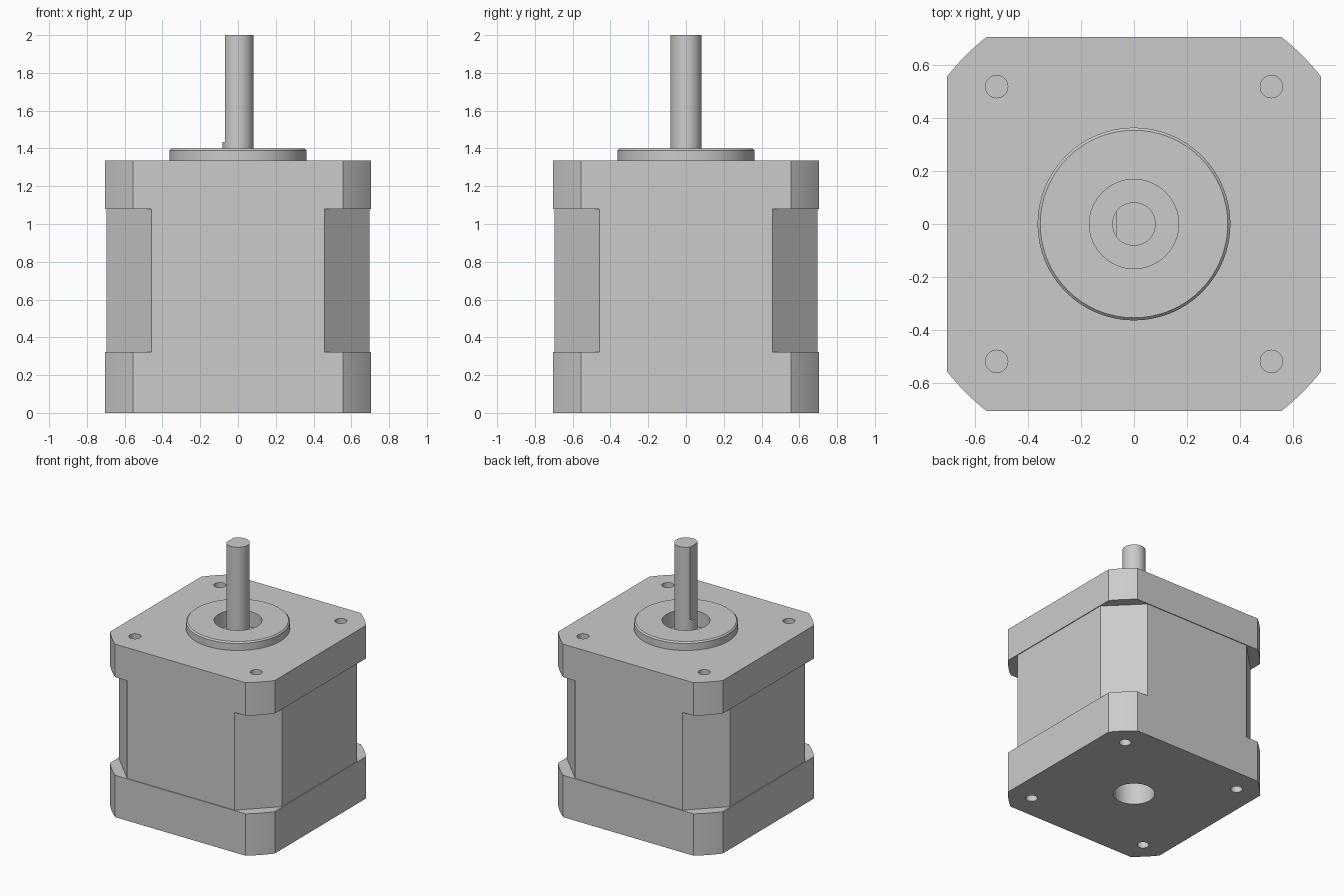
import bpy, bmesh, math

cube = bpy.data.objects.get("Cube")
if cube:
    bpy.data.objects.remove(cube)

grey = bpy.data.materials.new("plain grey metal")
grey.use_nodes = True
grey.diffuse_color = (0.6, 0.6, 0.6, 1)
grey.node_tree.nodes["Principled BSDF"].inputs["Base Color"].default_value = grey.diffuse_color


def finish(name, bm):
    bmesh.ops.recalc_face_normals(bm, faces=bm.faces)
    mesh = bpy.data.meshes.new(name)
    bm.to_mesh(mesh)
    bm.free()
    mesh.materials.append(grey)
    obj = bpy.data.objects.new(name, mesh)
    bpy.context.collection.objects.link(obj)
    return obj


def prism(name, outline, z0, z1):
    bm = bmesh.new()
    base = bm.faces.new([bm.verts.new((x, y, z0)) for x, y in outline])
    top = bmesh.ops.extrude_face_region(bm, geom=[base])["geom"]
    bmesh.ops.translate(bm, vec=(0, 0, z1 - z0),
                        verts=[v for v in top if isinstance(v, bmesh.types.BMVert)])
    if not base.is_valid or len([f for f in bm.faces if len(f.verts) > 4]) < 2:
        bm.faces.new([v for v in bm.verts if abs(v.co.z - z0) < 1e-6])
    return finish(name, bm)


def circle(r, cx=0, cy=0, n=64):
    return [(cx + r * math.cos(math.tau * i / n), cy + r * math.sin(math.tau * i / n))
            for i in range(n)]


def cut_square(half, flat, steps):
    """Square whose corners follow a circle through the ends of its flats."""
    r, a = math.hypot(half, flat), math.atan2(flat, half)
    span = math.pi / 2 - 2 * a
    return [(r * math.cos(t), r * math.sin(t)) for k in range(4) for i in range(steps + 1)
            for t in [k * math.pi / 2 + a + span * i / steps]]


def drill(obj, cutters):
    for c in cutters:
        c.hide_render = True
        mod = obj.modifiers.new("hole", "BOOLEAN")
        mod.operation, mod.solver, mod.object = "DIFFERENCE", "EXACT", c
    bpy.context.view_layer.update()
    deps = bpy.context.evaluated_depsgraph_get()
    mesh = bpy.data.meshes.new_from_object(obj.evaluated_get(deps))
    obj.modifiers.clear()
    obj.data = mesh
    for c in cutters:
        bpy.data.objects.remove(c)


def bolt_cutters(z0, z1):
    return [prism("bolt_cutter", circle(0.042, x, y, 32), z0, z1)
            for x in (-0.517, 0.517) for y in (-0.517, 0.517)]


# Housing: two end caps and a narrower core with flat corners
cap = cut_square(0.703, 0.556, 8)
bottom_cap = prism("bottom_cap", cap, 0, 0.323)
core = prism("core", cut_square(0.697, 0.458, 1), 0.323, 1.08)
top_cap = prism("top_cap", cap, 1.08, 1.335)

# Bolt holes and central bores
drill(bottom_cap, bolt_cutters(-0.1, 0.15) + [prism("bore_cutter", circle(0.147), -0.1, 0.25)])
drill(top_cap, bolt_cutters(1.185, 1.45) + [prism("bore_cutter", circle(0.168), 1.28, 1.45)])

# Raised ring with a bevelled rim
bm = bmesh.new()
profile = [(0.168, 1.335), (0.168, 1.4), (0.353, 1.4), (0.363, 1.39), (0.363, 1.335)]
verts = [bm.verts.new((r, 0, z)) for r, z in profile]
edges = [bm.edges.new(pair) for pair in zip(verts, verts[1:])]
bmesh.ops.spin(bm, geom=verts + edges, cent=(0, 0, 0), axis=(0, 0, 1),
               angle=math.tau, steps=64, use_merge=True)
bmesh.ops.remove_doubles(bm, verts=bm.verts, dist=0.0001)
ring = finish("pilot_ring", bm)

# Shaft: round foot, then a section with one flat side
foot = prism("shaft_foot", circle(0.082), 1.27, 1.435)
d_outline = [p for p in circle(0.082) if p[0] > -0.068]
y_flat = math.sqrt(0.082 ** 2 - 0.068 ** 2)
split = next(i for i, p in enumerate(d_outline) if p[1] < -0.001)
d_outline[split:split] = [(-0.068, y_flat), (-0.068, -y_flat)]
shaft = prism("shaft", d_outline, 1.435, 2.0)

# Smooth round surfaces, keep hard edges
bpy.ops.object.select_all(action="DESELECT")
for obj in (bottom_cap, core, top_cap, ring, foot, shaft):
    obj.select_set(True)
    bpy.context.view_layer.objects.active = obj
bpy.ops.object.shade_smooth_by_angle(angle=math.radians(20))
